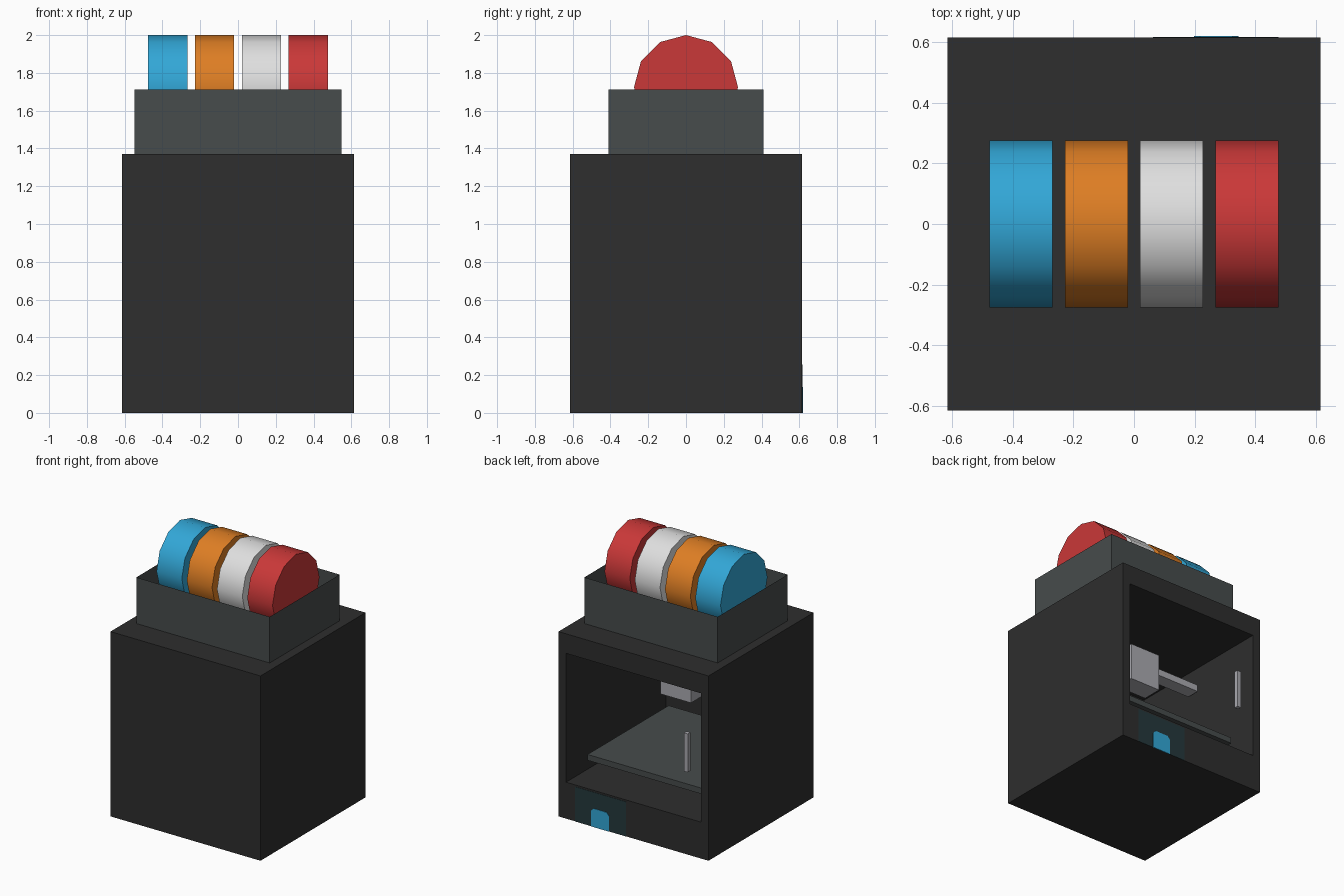
import bpy, bmesh, math

if "Cube" in bpy.data.objects:
    bpy.data.objects.remove(bpy.data.objects["Cube"])


def material(name, hex_color):
    def lin(c):
        c /= 255
        return c / 12.92 if c <= 0.04045 else ((c + 0.055) / 1.055) ** 2.4
    m = bpy.data.materials.new(name)
    m.diffuse_color = [lin(int(hex_color[i:i + 2], 16)) for i in (0, 2, 4)] + [1]
    m.use_nodes = True
    m.node_tree.nodes["Principled BSDF"].inputs["Base Color"].default_value = m.diffuse_color
    return m


BODY = material("charcoal", "2e2e2e")
GREY = material("slate grey", "474c4c")
METAL = material("light metal", "aaaab0")
TEAL = material("dark teal", "24383c")
BLUE = material("blue", "32a7d7")
ORANGE = material("orange", "de7e24")
WHITE = material("white", "dfdfdf")
RED = material("red", "ca3838")


def finish(name, bm, mat):
    mesh = bpy.data.meshes.new(name)
    bm.to_mesh(mesh)
    bm.free()
    mesh.materials.append(mat)
    ob = bpy.data.objects.new(name, mesh)
    bpy.context.collection.objects.link(ob)
    return ob


def box(name, x, y, z, mat, open_ends=False):
    """Box from (min, max) pairs; open_ends drops the top and bottom faces."""
    bm = bmesh.new()
    bmesh.ops.create_cube(bm, size=1)
    for v in bm.verts:
        v.co = [lim[1] if c > 0 else lim[0] for c, lim in zip(v.co, (x, y, z))]
    if open_ends:
        ends = [f for f in bm.faces if abs(f.calc_center_median().z - sum(z) / 2) > 0.01]
        bmesh.ops.delete(bm, geom=ends, context='FACES_ONLY')
    return finish(name, bm, mat)


def back_plate(name, outline, mat, y0, y1):
    """Thin plate on the back wall, extruded from an x-z outline."""
    bm = bmesh.new()
    face = bm.faces.new([bm.verts.new((x, y0, z)) for x, z in outline])
    ext = bmesh.ops.extrude_face_region(bm, geom=[face])
    for v in ext["geom"]:
        if isinstance(v, bmesh.types.BMVert):
            v.co.y = y1
    bmesh.ops.recalc_face_normals(bm, faces=bm.faces)
    return finish(name, bm, mat)


def activate(ob):
    bpy.ops.object.select_all(action='DESELECT')
    ob.select_set(True)
    bpy.context.view_layer.objects.active = ob


# Cabinet with a chamber cut in from the back
H = 0.615
cabinet = box("cabinet", (-H, H), (-H, H), (0, 1.37), BODY)
cutter = box("chamber_cutter", (-0.553, 0.553), (-0.553, 0.8), (0.27, 1.225), BODY)
cutter.hide_render = True
cut = cabinet.modifiers.new("chamber", 'BOOLEAN')
cut.operation = 'DIFFERENCE'
cut.solver = 'EXACT'
cut.object = cutter
activate(cabinet)
bpy.ops.object.modifier_apply(modifier=cut.name)
bpy.data.objects.remove(cutter)

# Open spool tray on top
box("spool_tray", (-0.547, 0.547), (-0.41, 0.41), (1.37, 1.712), GREY, open_ends=True)

# Four twelve-sided spools lying across the tray
R, WIDTH = 0.275, 0.207
for i, mat in enumerate((BLUE, ORANGE, WHITE, RED)):
    bm = bmesh.new()
    bmesh.ops.create_cone(bm, cap_ends=True, segments=12, radius1=R, radius2=R, depth=WIDTH)
    cx = (i - 1.5) * 0.248
    for v in bm.verts:
        a, b, c = v.co
        v.co = (cx + c, a, 1.725 + b)
    bmesh.ops.recalc_face_normals(bm, faces=bm.faces)
    spool = finish(f"spool_{i + 1}", bm, mat)
    activate(spool)
    bpy.ops.object.shade_smooth_by_angle(angle=math.radians(35))

# Chamber contents: bed, head and its rail
box("bed", (-0.475, 0.475), (-0.475, 0.475), (0.40, 0.443), GREY)
box("head", (-0.125, 0.125), (-0.03, 0.12), (0.85, 1.125), METAL)
box("rail", (-0.53, 0.53), (-0.05, 0.05), (1.02, 1.07), METAL)

# Door handle
box("door_handle", (-0.445, -0.413), (0.585, 0.615), (0.61, 0.895), METAL)

# Control panel and its screen on the lower back wall
back_plate("control_panel", [(0.062, 0), (0.477, 0), (0.477, 0.257), (0.062, 0.257)],
           TEAL, H - 0.002, H + 0.002)
back_plate("screen", [(0.198, 0), (0.345, 0), (0.345, 0.115), (0.325, 0.137),
                      (0.218, 0.137), (0.198, 0.115)], BLUE, H, H + 0.005)
